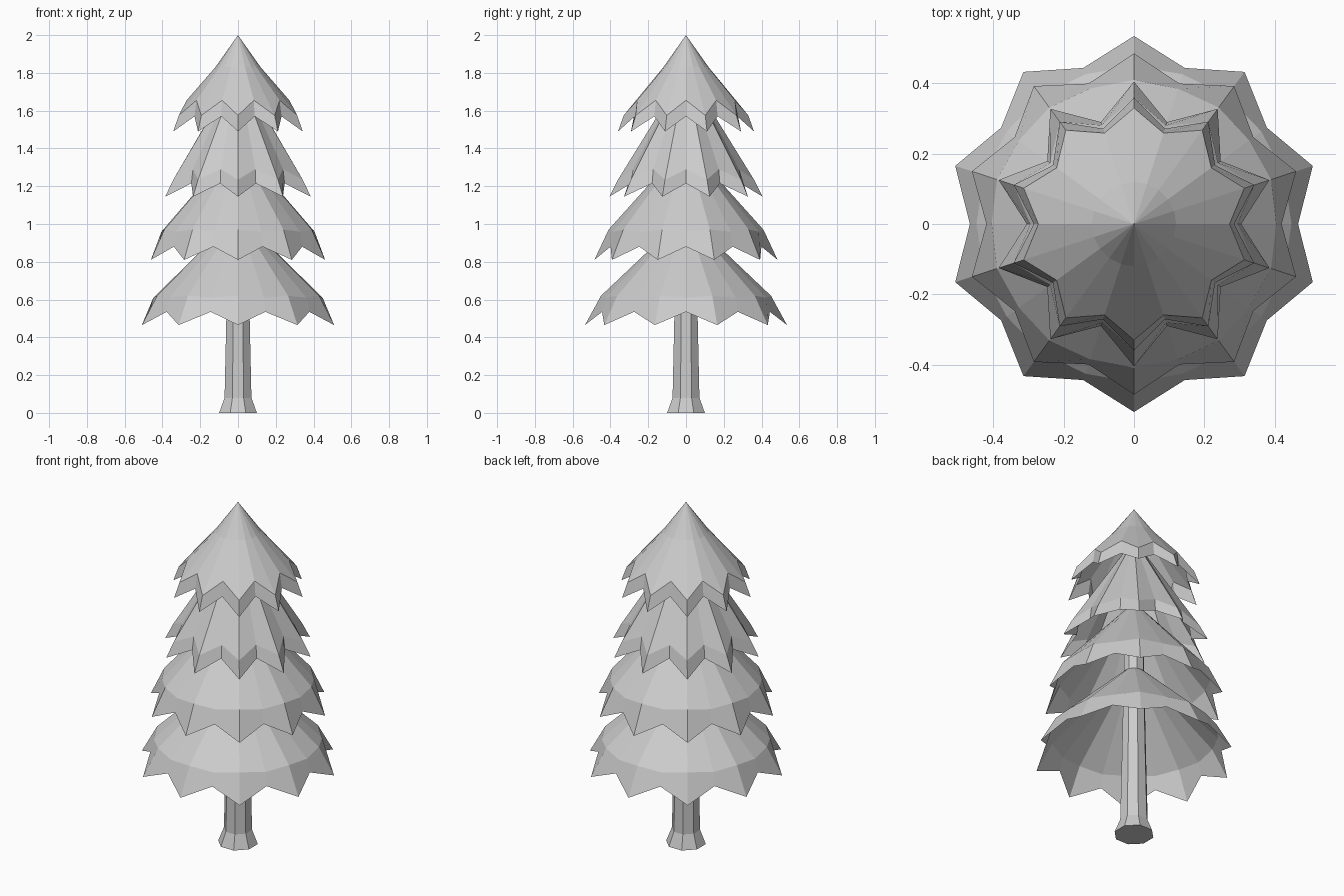
import bpy, bmesh
from math import sin, cos, pi

if "Cube" in bpy.data.objects:
    bpy.data.objects.remove(bpy.data.objects["Cube"])


def loft(name, rings, cap=False):
    """Skin between rings of points; a single-point ring becomes an apex."""
    bm = bmesh.new()
    vs = [[bm.verts.new(p) for p in r] for r in rings]
    for lo, hi in zip(vs, vs[1:]):
        n = len(lo)
        for i in range(n):
            j = (i + 1) % n
            if len(hi) == 1:
                bm.faces.new((lo[i], lo[j], hi[0]))
            else:
                bm.faces.new((lo[i], lo[j], hi[j], hi[i]))
    if cap:
        bm.faces.new(vs[0][::-1])
        bm.faces.new(vs[-1])
    me = bpy.data.meshes.new(name)
    bm.to_mesh(me)
    bm.free()
    ob = bpy.data.objects.new(name, me)
    bpy.context.collection.objects.link(ob)
    return ob


def star(tip, valley):
    """Ten-pointed ring; tip and valley are (radius, height)."""
    pts = []
    for i in range(20):
        r, z = valley if i % 2 else tip
        a = pi / 2 + i * pi / 10
        pts.append((r * cos(a), r * sin(a), z))
    return pts


def octagon(r, z):
    return [(r * cos(pi / 8 + i * pi / 4), r * sin(pi / 8 + i * pi / 4), z) for i in range(8)]


# trunk with flared foot
loft("trunk", [octagon(0.108, 0), octagon(0.077, 0.08), octagon(0.067, 0.5), octagon(0.05, 1.35)], cap=True)

# branch skirts, as (tip, valley) pairs from the hem up
tiers = {
    "branches_bottom": [((0.535, 0.465), (0.467, 0.535)), ((0.45, 0.62), (0.448, 0.61)), ((0.06, 0.99), (0.06, 0.99))],
    "branches_lower_middle": [((0.485, 0.81), (0.42, 0.88)), ((0.41, 0.97), (0.405, 0.96)), ((0.06, 1.36), (0.06, 1.36))],
    "branches_upper_middle": [((0.405, 1.145), (0.305, 1.215)), ((0.36, 1.235), (0.295, 1.29)), ((0.06, 1.72), (0.06, 1.72))],
    "branches_top": [((0.36, 1.49), (0.285, 1.57)), ((0.33, 1.575), (0.272, 1.655)), ((0.12, 1.83), (0.12, 1.83))],
}
for name, profile in tiers.items():
    rings = [star(t, v) for t, v in profile]
    if name == "branches_top":
        rings.append([(0, 0, 2.0)])
    loft(name, rings)
